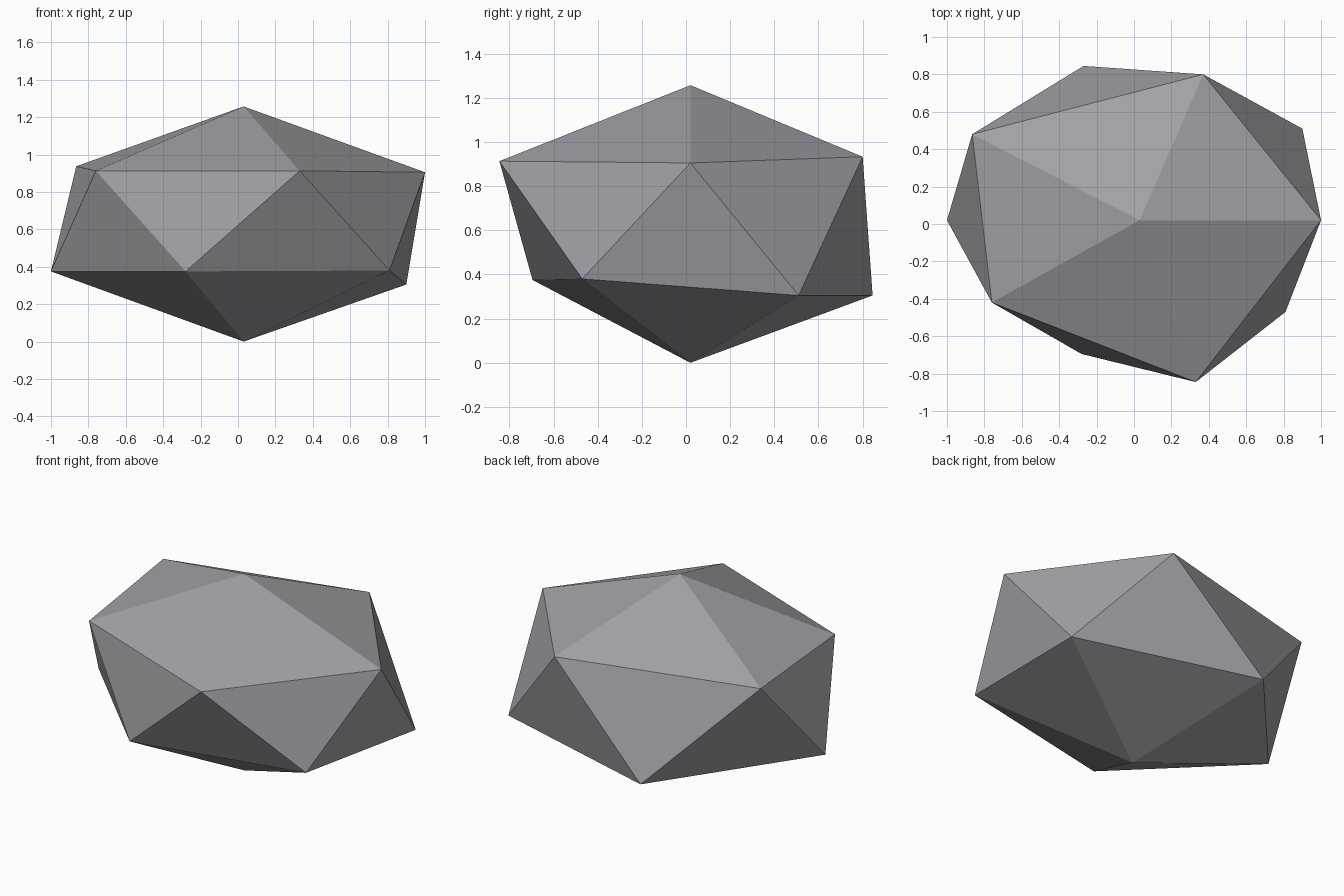
import bpy
import bmesh

cube = bpy.data.objects.get("Cube")
if cube:
    bpy.data.objects.remove(cube, do_unlink=True)

# Rock colour
stone = bpy.data.materials.new("stone_grey")
stone.use_nodes = True
colour = (0.36, 0.355, 0.38, 1.0)
stone.diffuse_color = colour
shader = stone.node_tree.nodes["Principled BSDF"]
shader.inputs["Base Color"].default_value = colour
shader.inputs["Roughness"].default_value = 0.9

# Two staggered, uneven rings with a peak and a base point
upper_ring = [(1.0, 0.02, 0.905), (0.37, 0.8, 0.933), (-0.865, 0.48, 0.937),
              (-0.76, -0.42, 0.913), (0.33, -0.845, 0.913)]
lower_ring = [(0.9, 0.51, 0.305), (-0.27, 0.845, 0.305), (-1.0, 0.02, 0.375),
              (-0.28, -0.695, 0.375), (0.81, -0.47, 0.38)]

bm = bmesh.new()
peak = bm.verts.new((0.03, 0.02, 1.257))
base = bm.verts.new((0.03, 0.02, 0.0))
upper = [bm.verts.new(p) for p in upper_ring]
lower = [bm.verts.new(p) for p in lower_ring]

# Caps and the zigzag band of triangles between the rings
count = len(upper)
for i in range(count):
    j = (i + 1) % count
    bm.faces.new((peak, upper[i], upper[j]))
    bm.faces.new((upper[i], lower[i], upper[j]))
    bm.faces.new((upper[j], lower[i], lower[j]))
    bm.faces.new((base, lower[j], lower[i]))
bmesh.ops.recalc_face_normals(bm, faces=bm.faces)

mesh = bpy.data.meshes.new("rock")
bm.to_mesh(mesh)
bm.free()
mesh.materials.append(stone)
rock = bpy.data.objects.new("rock", mesh)
bpy.context.collection.objects.link(rock)
